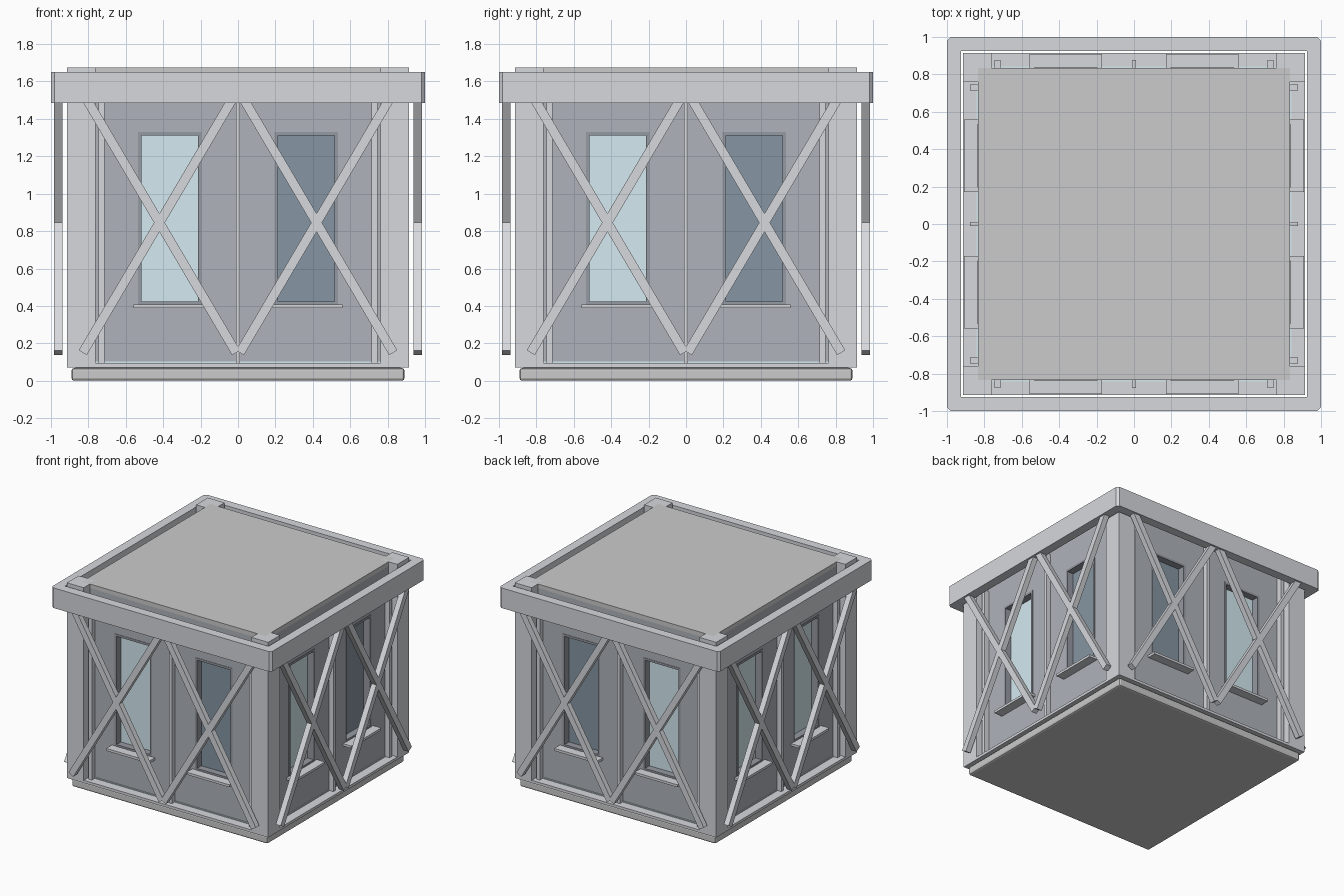
import bpy, bmesh
from math import radians, atan2, hypot
from mathutils import Matrix, Vector

if "Cube" in bpy.data.objects:
    bpy.data.objects.remove(bpy.data.objects["Cube"])


def material(name, rgb):
    m = bpy.data.materials.new(name)
    m.diffuse_color = (*rgb, 1)
    m.use_nodes = True
    m.node_tree.nodes["Principled BSDF"].inputs["Base Color"].default_value = m.diffuse_color
    return m


LIGHT = material("light_metal", (0.68, 0.69, 0.72))
WALL = material("dark_wall", (0.43, 0.45, 0.49))
FRAME = material("window_frame_grey", (0.30, 0.32, 0.36))
PALE = material("pale_glass", (0.66, 0.82, 0.88))
DARK = material("dark_glass", (0.24, 0.30, 0.36))


def finish(name, bm, mat, turn=0):
    bmesh.ops.transform(bm, matrix=Matrix.Rotation(radians(90 * turn), 4, 'Z'), verts=bm.verts)
    bmesh.ops.recalc_face_normals(bm, faces=bm.faces)
    me = bpy.data.meshes.new(name)
    bm.to_mesh(me)
    bm.free()
    ob = bpy.data.objects.new(name, me)
    bpy.context.collection.objects.link(ob)
    if mat:
        me.materials.append(mat)
    return ob


def add_box(bm, lo, hi):
    lo, hi = Vector(lo), Vector(hi)
    mtx = Matrix.Translation((lo + hi) / 2) @ Matrix.Diagonal((*(hi - lo), 1))
    bmesh.ops.create_cube(bm, size=1, matrix=mtx)


def box(name, lo, hi, mat=None, turn=0, bevel=0):
    bm = bmesh.new()
    add_box(bm, lo, hi)
    if bevel:
        bmesh.ops.bevel(bm, geom=bm.edges[:], offset=bevel, segments=2, profile=0.5, affect='EDGES')
    return finish(name, bm, mat, turn)


def brace(name, a, b, turn):
    # square-cut bar between two (x, z) points, standing off the wall
    dx, dz = b[0] - a[0], b[1] - a[1]
    bm = bmesh.new()
    mtx = (Matrix.Translation(((a[0] + b[0]) / 2, -0.962, (a[1] + b[1]) / 2))
           @ Matrix.Rotation(atan2(dx, dz), 4, 'Y')
           @ Matrix.Diagonal((0.05, 0.045, hypot(dx, dz), 1)))
    bmesh.ops.create_cube(bm, size=1, matrix=mtx)
    return finish(name, bm, LIGHT, turn)


def square_loop(bm, half, chamfer, z):
    h, c = half, half - chamfer
    pts = [(c, -h), (h, -c), (h, c), (c, h), (-c, h), (-h, c), (-h, -c), (-c, -h)]
    return [bm.verts.new((x, y, z)) for x, y in pts]


# Base slab, floor and roof plate
box("base_slab", (-0.89, -0.89, 0), (0.89, 0.89, 0.068), bevel=0.014)
box("floor_plate", (-0.915, -0.915, 0.072), (0.915, 0.915, 0.094), LIGHT)
box("floor_spacer", (-0.87, -0.87, 0.06), (0.87, 0.87, 0.08))
box("roof_plate", (-0.835, -0.835, 1.64), (0.835, 0.835, 1.676))

# Wall core with recessed window openings
W, WX, Z0, Z1 = 0.17, 0.365, 0.405, 1.33
core = box("wall_core", (-0.835, -0.835, 0.085), (0.835, 0.835, 1.645), WALL)
bm = bmesh.new()
for s in (-1, 1):
    for t in range(4):
        tmp = bmesh.ops.create_cube(bm, size=1)["verts"]
        mtx = (Matrix.Rotation(radians(90 * t), 4, 'Z')
               @ Matrix.Translation((s * WX, -0.825, (Z0 + Z1) / 2))
               @ Matrix.Diagonal((2 * W, 0.11, Z1 - Z0, 1)))
        bmesh.ops.transform(bm, matrix=mtx, verts=tmp)
cutter = finish("window_cutter", bm, None)
cutter.hide_render = True
mod = core.modifiers.new("openings", 'BOOLEAN')
mod.operation, mod.solver, mod.object = 'DIFFERENCE', 'EXACT', cutter
bpy.context.view_layer.objects.active = core
bpy.ops.object.modifier_apply(modifier=mod.name)
bpy.data.objects.remove(cutter)

# Roof ring with chamfered corners
bm = bmesh.new()
loops = [square_loop(bm, 1.0, 0.02, 1.485), square_loop(bm, 1.0, 0.02, 1.65),
         square_loop(bm, 0.925, 0.002, 1.65), square_loop(bm, 0.925, 0.002, 1.485)]
for i in range(4):
    p, q = loops[i], loops[(i + 1) % 4]
    for j in range(8):
        k = (j + 1) % 8
        bm.faces.new((p[j], p[k], q[k], q[j]))
finish("roof_ring", bm, LIGHT)

# Everything that repeats on each side: front, right, back, left
SIDES = [("front", PALE, DARK), ("right", PALE, DARK), ("back", DARK, PALE), ("left", PALE, PALE)]
for t, (side, *panes) in enumerate(SIDES):
    # corner post and wall posts
    box(side + "_corner_post", (0.762, -0.915, 0.075), (0.915, -0.762, 1.676), LIGHT, t)
    for n, x, h in (("left", -0.73, 0.015), ("centre", 0, 0.012), ("right", 0.73, 0.015)):
        box(f"{side}_{n}_wall_post", (x - h, -0.877, 0.09), (x + h, -0.83, 1.55), LIGHT, t)
    # pale strip along the foot of the wall
    box(side + "_foot_strip", (-0.762, -0.841, 0.09), (0.762, -0.83, 0.102), PALE, t)

    for s, n, glass in ((-1, "left", panes[0]), (1, "right", panes[1])):
        c = s * WX
        # window: frame, pane and sill
        bm = bmesh.new()
        f = 0.018
        for x0, x1, z0, z1 in ((c - W, c - W + f, Z0, Z1), (c + W - f, c + W, Z0, Z1),
                               (c - W + f, c + W - f, Z0, Z0 + f), (c - W + f, c + W - f, Z1 - f, Z1)):
            add_box(bm, (x0, -0.838, z0), (x1, -0.77, z1))
        finish(f"{side}_{n}_window_frame", bm, FRAME, t)
        box(f"{side}_{n}_pane", (c - W, -0.78, Z0), (c + W, -0.765, Z1), glass, t)
        box(f"{side}_{n}_sill", (c - 0.195, -0.91, 0.388), (c + 0.195, -0.82, 0.408), LIGHT, t)
        # crossed braces
        brace(f"{side}_{n}_brace_a", (s * 0.83, 0.15), (s * 0.01, 1.54), t)
        brace(f"{side}_{n}_brace_b", (s * 0.01, 0.15), (s * 0.83, 1.54), t)
